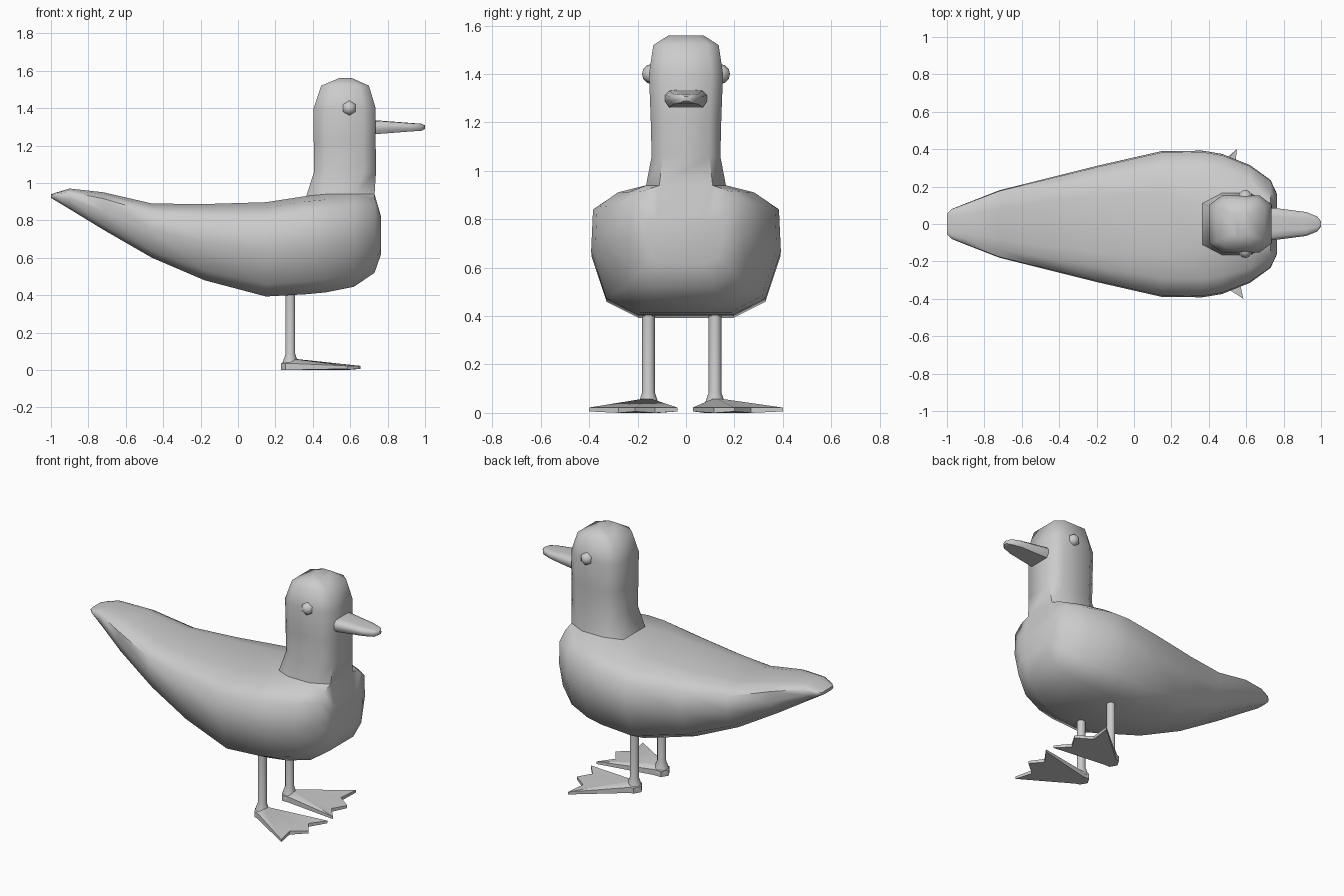
import bpy, bmesh
from math import cos, sin, pi, radians
from mathutils import Vector, Matrix

if "Cube" in bpy.data.objects:
    bpy.data.objects.remove(bpy.data.objects["Cube"])


def finish(name, bm, angle=50):
    bmesh.ops.recalc_face_normals(bm, faces=bm.faces)
    me = bpy.data.meshes.new(name)
    bm.to_mesh(me)
    bm.free()
    ob = bpy.data.objects.new(name, me)
    bpy.context.collection.objects.link(ob)
    me.shade_smooth()
    me.set_sharp_from_angle(angle=radians(angle))
    return ob


def ring(bm, pts):
    return [bm.verts.new(p) for p in pts]


def bridge(bm, a, b, skip=()):
    n = len(a)
    for i in range(n):
        if i not in skip:
            bm.faces.new((a[i], a[(i + 1) % n], b[(i + 1) % n], b[i]))


# body: cross-sections along x (x, bottom z, top z, half width, top half width)
sections = [
    (-1.0, .92, .94, .055, .03), (-.975, .905, .948, .08, .04),
    (-.9, .86, .97, .11, .05), (-.72, .75, .95, .18, .08),
    (-.46, .60, .89, .245, .12), (-.18, .48, .887, .315, .15),
    (.15, .393, .897, .39, .16),
    (.365, .405, .93, .392, .11), (.47, .415, .94, .375, .165),
    (.62, .445, .94, .315, .165), (.73, .52, .94, .235, .11),
    (.765, .62, .82, .16, .09)]
bm = bmesh.new()
rings = []
for x, zb, zt, w, t in sections:
    h = zt - zb
    half = [(.5 * w, zb), (.84 * w, zb + .13 * h), (w, zb + .5 * h),
            (.98 * w, zb + .83 * h), (.75 * w, zb + .945 * h), (t, zt)]
    full = half + [(-y, z) for y, z in reversed(half)]
    rings.append(ring(bm, [(x, y, z) for y, z in full]))
NECK = 7  # first section of the neck opening
for i in range(len(rings) - 1):
    bridge(bm, rings[i], rings[i + 1], (5,) if NECK <= i < NECK + 3 else ())
bm.faces.new(rings[0])
bm.faces.new(rings[-1])

# neck and head grow out of the opening (z, back x, front x, half width)
opening = rings[NECK:NECK + 4]
loop = [r[6] for r in opening] + [r[5] for r in reversed(opening)]
for z, xb, xf, hw in [(1.06, .407, .738, .142), (1.22, .405, .736, .146),
                      (1.40, .405, .736, .153), (1.52, .445, .70, .135),
                      (1.56, .54, .61, .072)]:
    c = .2 * (xf - xb)
    side = [(xb, .68 * hw), (xb + c, hw), (xf - c, hw), (xf, .68 * hw)]
    new = ring(bm, [(x, -y, z) for x, y in side] +
               [(x, y, z) for x, y in reversed(side)])
    bridge(bm, loop, new)
    loop = new
bm.faces.new(loop)
finish("body_and_head", bm, 60)

# beak (x, half width, half height)
bm = bmesh.new()
prev = None
for x, w, h in [(.70, .088, .037), (.75, .086, .036), (.92, .064, .023),
                (.98, .04, .019), (1.0, .014, .01)]:
    pts = [(x, w * a, 1.298 + h * b) for a, b in
           [(1, -.3), (1, .4), (.8, .9), (.45, 1), (-.45, 1), (-.8, .9),
            (-1, .4), (-1, -.3), (-.8, -1), (.8, -1)]]
    cur = ring(bm, pts)
    if prev:
        bridge(bm, prev, cur)
    else:
        bm.faces.new(cur)
    prev = cur
bm.faces.new(prev)
finish("beak", bm)


# webbed foot: star-shaped outline around the ankle, raised in the middle
def foot(name, ax, ay, tips):
    ankle = Vector((ax, ay))
    tips = [Vector(t) for t in tips]
    s = 1 if ay > 0 else -1
    front = [tips[0]]
    for a, b in zip(tips, tips[1:]):
        front += [((a + b) / 2).lerp(ankle, .17), b]
    heel = [ankle + .05 * Vector((cos(a), s * sin(a)))
            for a in [pi * k / 6 for k in (10, 8, 6, 4, 3)]]
    outline = front + heel
    bm = bmesh.new()
    low = ring(bm, [(p.x, p.y, .006 if p in tips else 0) for p in outline])
    high = ring(bm, [(p.x, p.y, .038 - .016 * min(1, (p - ankle).length / .3))
                     for p in outline])
    top = bm.verts.new((ax, ay, .062))
    bm.faces.new(low)
    bridge(bm, low, high)
    for i in range(len(high)):
        bm.faces.new((high[i], high[(i + 1) % len(high)], top))
    finish(name, bm, 40)


# leg with flared ankle
def leg(name, ax, ay):
    bm = bmesh.new()
    prev = None
    for z, r in [(.02, .046), (.05, .038), (.085, .026), (.45, .026)]:
        cur = ring(bm, [(ax + r * cos(k * pi / 6), ay + r * sin(k * pi / 6), z)
                        for k in range(12)])
        if prev:
            bridge(bm, prev, cur)
        else:
            bm.faces.new(cur)
        prev = cur
    bm.faces.new(prev)
    finish(name, bm)


for label, ay, tips in [
        ("left", .12, [(.55, .40), (.63, .20), (.65, .028)]),
        ("right", -.155, [(.585, -.40), (.645, -.21), (.655, -.035)])]:
    leg(label + "_leg", .28, ay)
    foot(label + "_foot", .28, ay, tips)

# eyes
for label, s in (("left", 1), ("right", -1)):
    bm = bmesh.new()
    bmesh.ops.create_uvsphere(
        bm, u_segments=6, v_segments=6, radius=.042,
        matrix=Matrix.Translation((.595, s * .14, 1.40)) @
        Matrix.Rotation(pi / 2, 4, 'X'))
    finish(label + "_eye", bm, 70)
